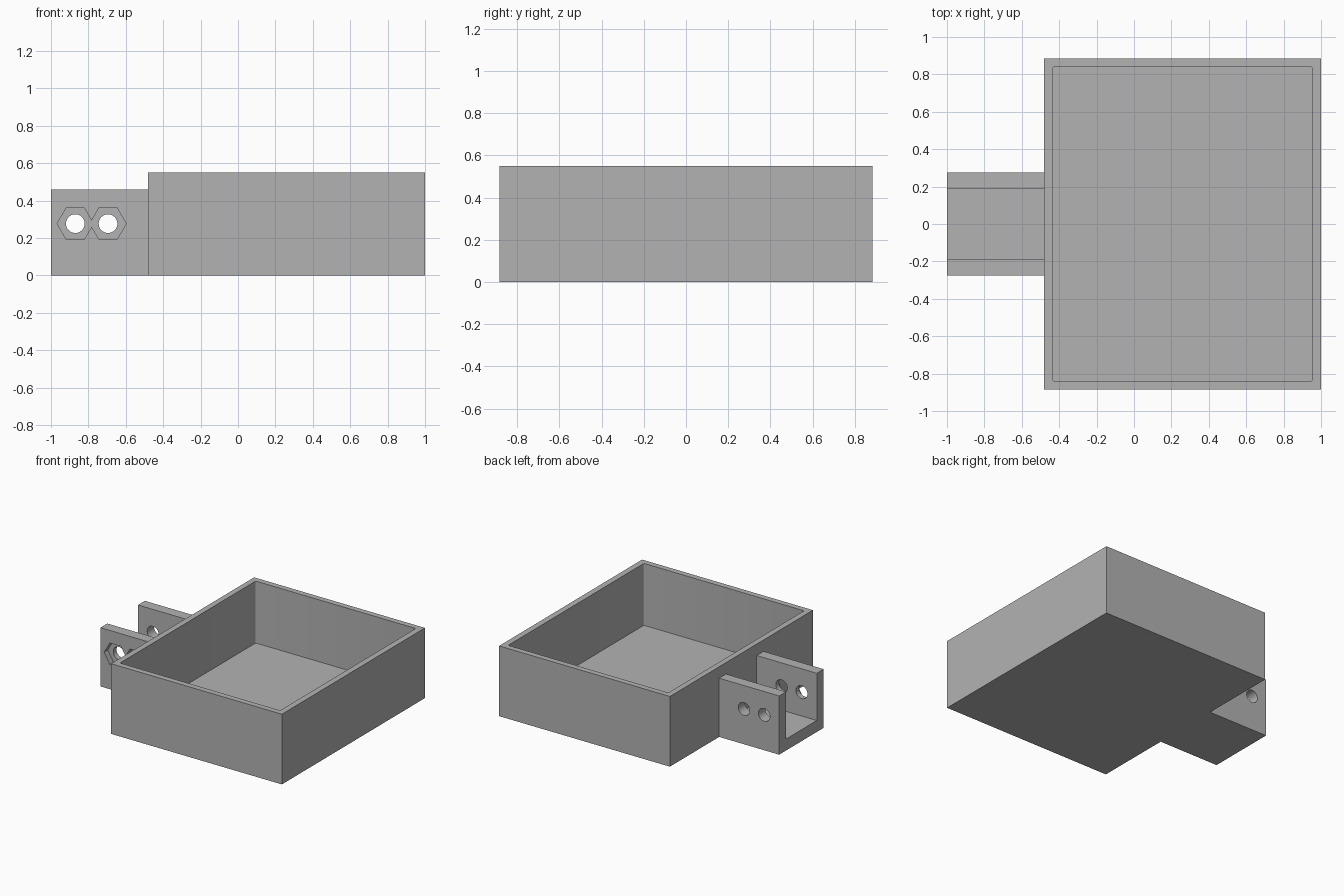
import bpy, bmesh
from math import pi
from mathutils import Matrix

if "Cube" in bpy.data.objects:
    bpy.data.objects.remove(bpy.data.objects["Cube"], do_unlink=True)

# Plain grey plastic
grey = bpy.data.materials.new("grey_plastic")
grey.use_nodes = True
colour = (0.45, 0.45, 0.45, 1)
grey.diffuse_color = colour
grey.node_tree.nodes["Principled BSDF"].inputs["Base Color"].default_value = colour


def make_object(name, bm):
    bmesh.ops.recalc_face_normals(bm, faces=bm.faces)
    mesh = bpy.data.meshes.new(name)
    bm.to_mesh(mesh)
    bm.free()
    mesh.materials.append(grey)
    obj = bpy.data.objects.new(name, mesh)
    bpy.context.collection.objects.link(obj)
    return obj


def box(name, low, high, corner=0):
    bm = bmesh.new()
    bmesh.ops.create_cube(bm, size=1)
    for v in bm.verts:
        v.co = [b if c > 0 else a for c, a, b in zip(v.co, low, high)]
    if corner:
        upright = [e for e in bm.edges if abs(e.verts[0].co.z - e.verts[1].co.z) > 0.1]
        bmesh.ops.bevel(bm, geom=upright, offset=corner, segments=3, profile=0.5, affect='EDGES')
    return make_object(name, bm)


def prism_along_y(name, x, z, y_from, y_to, radius, sides):
    bm = bmesh.new()
    place = Matrix.Translation((x, (y_from + y_to) / 2, z)) @ Matrix.Rotation(pi / 2, 4, 'X')
    bmesh.ops.create_cone(bm, cap_ends=True, segments=sides, radius1=radius,
                          radius2=radius, depth=y_to - y_from, matrix=place)
    return make_object(name, bm)


def cut(target, cutter):
    mod = target.modifiers.new("cut", 'BOOLEAN')
    mod.operation = 'DIFFERENCE'
    mod.solver = 'EXACT'
    mod.object = cutter
    bpy.context.view_layer.objects.active = target
    bpy.ops.object.modifier_apply(modifier=mod.name)
    bpy.data.objects.remove(cutter, do_unlink=True)


# Open tray
tray = box("tray", (-0.48, -0.885, 0), (1, 0.885, 0.55))
cut(tray, box("tray_cavity", (-0.435, -0.84, 0.065), (0.953, 0.84, 0.7), corner=0.01))

# U-shaped mounting bracket, extruded from its profile
half, inner, top, floor = 0.275, 0.19, 0.46, 0.09
profile = [(-half, 0), (half, 0), (half, top), (inner, top),
           (inner, floor), (-inner, floor), (-inner, top), (-half, top)]
bm = bmesh.new()
face = bm.faces.new([bm.verts.new((-1, y, z)) for y, z in profile])
extruded = bmesh.ops.extrude_face_region(bm, geom=[face])
bmesh.ops.translate(bm, vec=(0.52, 0, 0),
                    verts=[g for g in extruded["geom"] if isinstance(g, bmesh.types.BMVert)])
bracket = make_object("mounting_bracket", bm)

# Bolt holes through both walls, hexagonal nut pockets in the front wall
for x in (-0.87, -0.695):
    cut(bracket, prism_along_y("bolt_hole", x, 0.277, -0.5, 0.5, 0.05, 32))
for x in (-0.87, -0.695):
    pocket = prism_along_y("nut_pocket", x, 0.277, -0.5, -0.23, 0.097, 6)
    # Turn the hexagon so its corners point sideways
    if max(v.co.z for v in pocket.data.vertices) > 0.277 + 0.09:
        centre = Matrix.Translation((x, 0, 0.277))
        pocket.data.transform(centre @ Matrix.Rotation(pi / 6, 4, 'Y') @ centre.inverted())
    cut(bracket, pocket)

# Smooth only the round hole walls and cavity corners
for obj in (tray, bracket):
    bpy.ops.object.select_all(action='DESELECT')
    obj.select_set(True)
    bpy.context.view_layer.objects.active = obj
    bpy.ops.object.shade_smooth_by_angle(angle=pi / 6 + 0.02)
